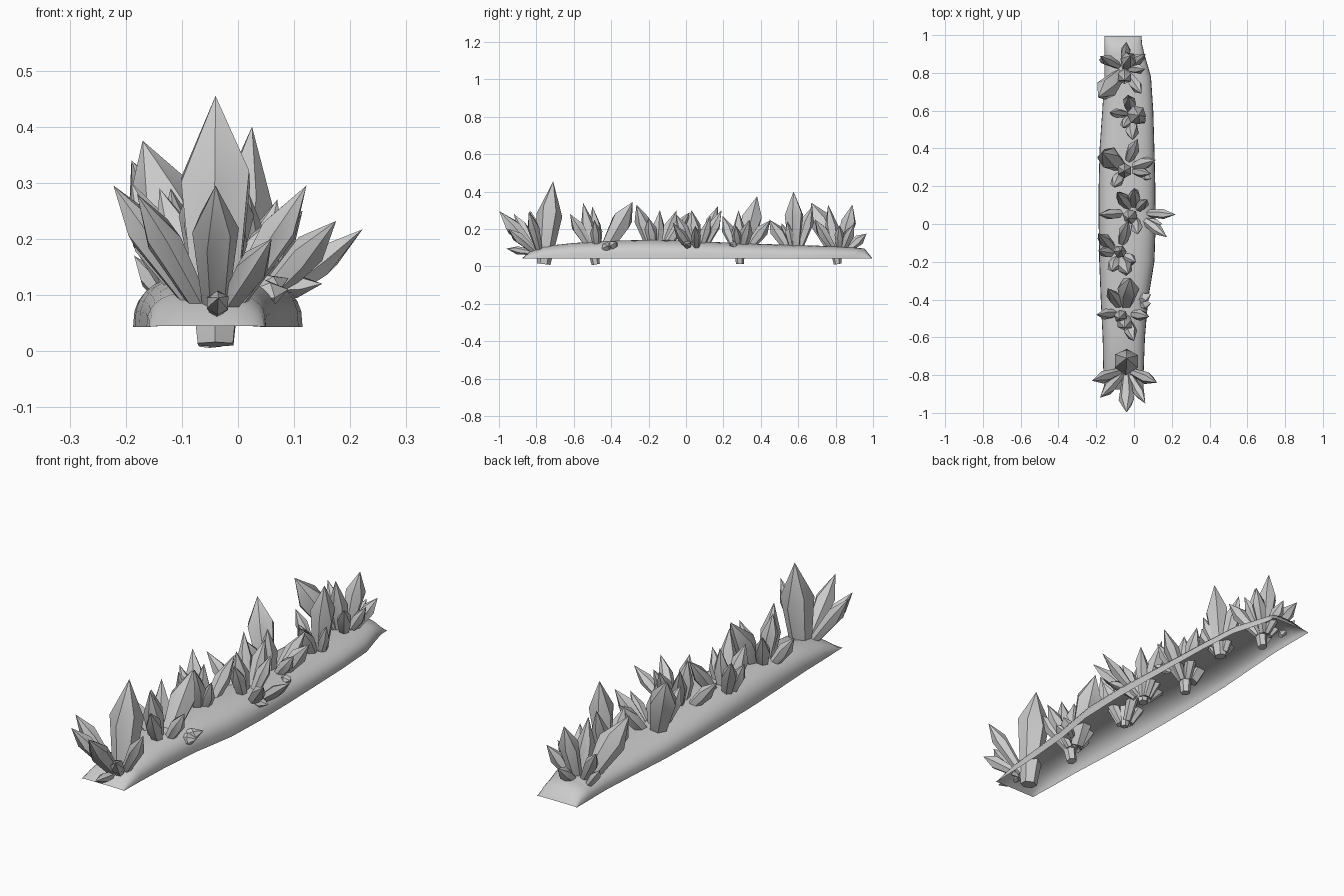
import bpy, bmesh, math
from mathutils import Vector


def make_object(name, bm, angle):
    bmesh.ops.recalc_face_normals(bm, faces=bm.faces)
    mesh = bpy.data.meshes.new(name)
    bm.to_mesh(mesh)
    bm.free()
    ob = bpy.data.objects.new(name, mesh)
    bpy.context.collection.objects.link(ob)
    bpy.ops.object.select_all(action='DESELECT')
    ob.select_set(True)
    bpy.context.view_layer.objects.active = ob
    bpy.ops.object.shade_smooth_by_angle(angle=math.radians(angle))
    return ob


# Hollow log shell, open underneath: y, left x, right x, top z
stations = [
    (-0.875, -0.16, 0.05, 0.045), (-0.83, -0.16, 0.05, 0.082),
    (-0.76, -0.163, 0.052, 0.108), (-0.60, -0.166, 0.058, 0.125),
    (-0.40, -0.176, 0.075, 0.137), (-0.20, -0.184, 0.108, 0.142),
    (0.00, -0.187, 0.115, 0.138), (0.20, -0.187, 0.113, 0.128),
    (0.40, -0.182, 0.108, 0.120), (0.60, -0.168, 0.102, 0.114),
    (0.78, -0.157, 0.090, 0.108), (0.90, -0.157, 0.055, 0.101),
    (0.955, -0.157, 0.042, 0.095), (0.995, -0.157, 0.040, 0.045),
]
FLOOR, STEPS = 0.043, 16
bm = bmesh.new()
rows = []
for y, left, right, top in stations:
    row = []
    for i in range(STEPS + 1):
        a = math.pi * i / STEPS
        c, s = math.cos(a), math.sin(a)
        x = (left + right) / 2 + (right - left) / 2 * math.copysign(abs(c) ** 0.8, c)
        row.append(bm.verts.new((x, y, FLOOR + (top - FLOOR) * abs(s) ** 0.75)))
    rows.append(row)
for r0, r1 in zip(rows, rows[1:]):
    for i in range(STEPS):
        bm.faces.new((r0[i], r0[i + 1], r1[i + 1], r1[i]))
make_object("log_shell", bm, 50)


def add_crystal(bm, base, tip, radius, spin):
    """Six-sided crystal that widens to a shoulder, then comes to a point."""
    base, tip = Vector(base), Vector(tip)
    axis = tip - base
    turn = axis.to_track_quat('Z', 'Y')
    rings = []
    for t, scale in ((0, 0.52), (0.64, 1.0)):
        ring = []
        for k in range(6):
            a = spin + k * math.tau / 6
            slant = 0.06 * math.cos(2 * a + spin) if t else 0
            p = base + axis * (t + slant) + turn @ Vector(
                (math.cos(a), math.sin(a), 0)) * radius * scale
            p.z = max(p.z, 0.0)
            ring.append(bm.verts.new(p))
        rings.append(ring)
    point = bm.verts.new(tip)
    bm.faces.new(rings[0])
    for k in range(6):
        n = (k + 1) % 6
        bm.faces.new((rings[0][k], rings[0][n], rings[1][n], rings[1][k]))
        bm.faces.new((rings[1][k], rings[1][n], point))


def cluster(name, root, low, crystals):
    """Crystals fan out of one root; the first pierces the shell down to low."""
    bm = bmesh.new()
    root = Vector((root[0], root[1], 0))
    for i, (x, y, z, r) in enumerate(crystals):
        base = root.lerp(Vector((x, y, 0)), 0.15)
        base.z = low if i == 0 else 0.07
        add_crystal(bm, base, (x, y, z), r, i * 0.7 + 0.5)
    make_object(name, bm, 35)


# Crystal clusters from front to back: tip x, y, z and radius
cluster("crystals_front", (-0.04, -0.77), 0.012, [
    (-0.04, -0.71, 0.455, 0.07), (-0.04, -0.998, 0.295, 0.042),
    (-0.222, -0.83, 0.295, 0.034), (-0.18, -0.92, 0.28, 0.032),
    (0.122, -0.84, 0.295, 0.033), (0.06, -0.95, 0.20, 0.03),
    (-0.035, -0.96, 0.095, 0.022)])
cluster("crystals_second", (-0.05, -0.47), 0.01, [
    (-0.05, -0.55, 0.34, 0.042), (-0.02, -0.285, 0.345, 0.058),
    (-0.20, -0.48, 0.25, 0.03), (-0.14, -0.34, 0.29, 0.034),
    (0.08, -0.49, 0.25, 0.03), (0.0, -0.62, 0.28, 0.035),
    (-0.08, -0.50, 0.32, 0.035)])
cluster("crystals_third", (-0.08, -0.16), 0.05, [
    (-0.07, -0.14, 0.30, 0.034), (-0.19, -0.05, 0.30, 0.034),
    (-0.03, 0.02, 0.29, 0.034), (-0.19, -0.14, 0.26, 0.03),
    (-0.03, -0.265, 0.33, 0.04), (-0.12, -0.25, 0.29, 0.034),
    (0.01, -0.20, 0.26, 0.032)])
cluster("crystals_middle", (0.0, 0.06), 0.05, [
    (-0.03, 0.03, 0.30, 0.04), (0.222, 0.05, 0.217, 0.027),
    (0.175, -0.07, 0.232, 0.03), (-0.19, 0.05, 0.25, 0.03),
    (-0.09, 0.17, 0.32, 0.034), (0.0, 0.19, 0.30, 0.034),
    (0.07, 0.13, 0.27, 0.03), (0.02, -0.055, 0.28, 0.032)])
cluster("crystals_fifth", (-0.05, 0.29), 0.012, [
    (-0.05, 0.28, 0.30, 0.04), (-0.17, 0.38, 0.375, 0.06),
    (0.02, 0.45, 0.245, 0.034), (0.115, 0.34, 0.25, 0.034),
    (0.09, 0.265, 0.22, 0.028), (-0.11, 0.195, 0.27, 0.034)])
cluster("crystals_sixth", (-0.01, 0.58), 0.05, [
    (0.025, 0.575, 0.40, 0.052), (-0.13, 0.59, 0.25, 0.026),
    (-0.01, 0.445, 0.25, 0.036), (-0.03, 0.675, 0.32, 0.036),
    (0.06, 0.54, 0.24, 0.025), (-0.06, 0.51, 0.23, 0.028)])
cluster("crystals_back", (-0.05, 0.82), 0.012, [
    (-0.05, 0.76, 0.33, 0.04), (-0.19, 0.67, 0.34, 0.058),
    (-0.18, 0.89, 0.25, 0.03), (-0.04, 0.965, 0.175, 0.028),
    (-0.02, 0.89, 0.33, 0.042), (0.06, 0.90, 0.23, 0.03),
    (0.04, 0.69, 0.25, 0.032), (0.06, 0.82, 0.22, 0.026)])

# Small loose crystals lying on the flanks: base and tip
bm = bmesh.new()
for base, tip, r in (
        ((0.0, -0.42, 0.09), (0.09, -0.37, 0.13), 0.026),
        ((0.0, -0.43, 0.09), (0.09, -0.42, 0.11), 0.028),
        ((0.04, 0.02, 0.11), (0.15, 0.0, 0.12), 0.022),
        ((0.02, 0.27, 0.10), (0.09, 0.24, 0.12), 0.022),
        ((-0.11, 0.86, 0.07), (-0.185, 0.87, 0.17), 0.022)):
    add_crystal(bm, base, tip, r, 0.3)
make_object("small_crystals", bm, 35)
